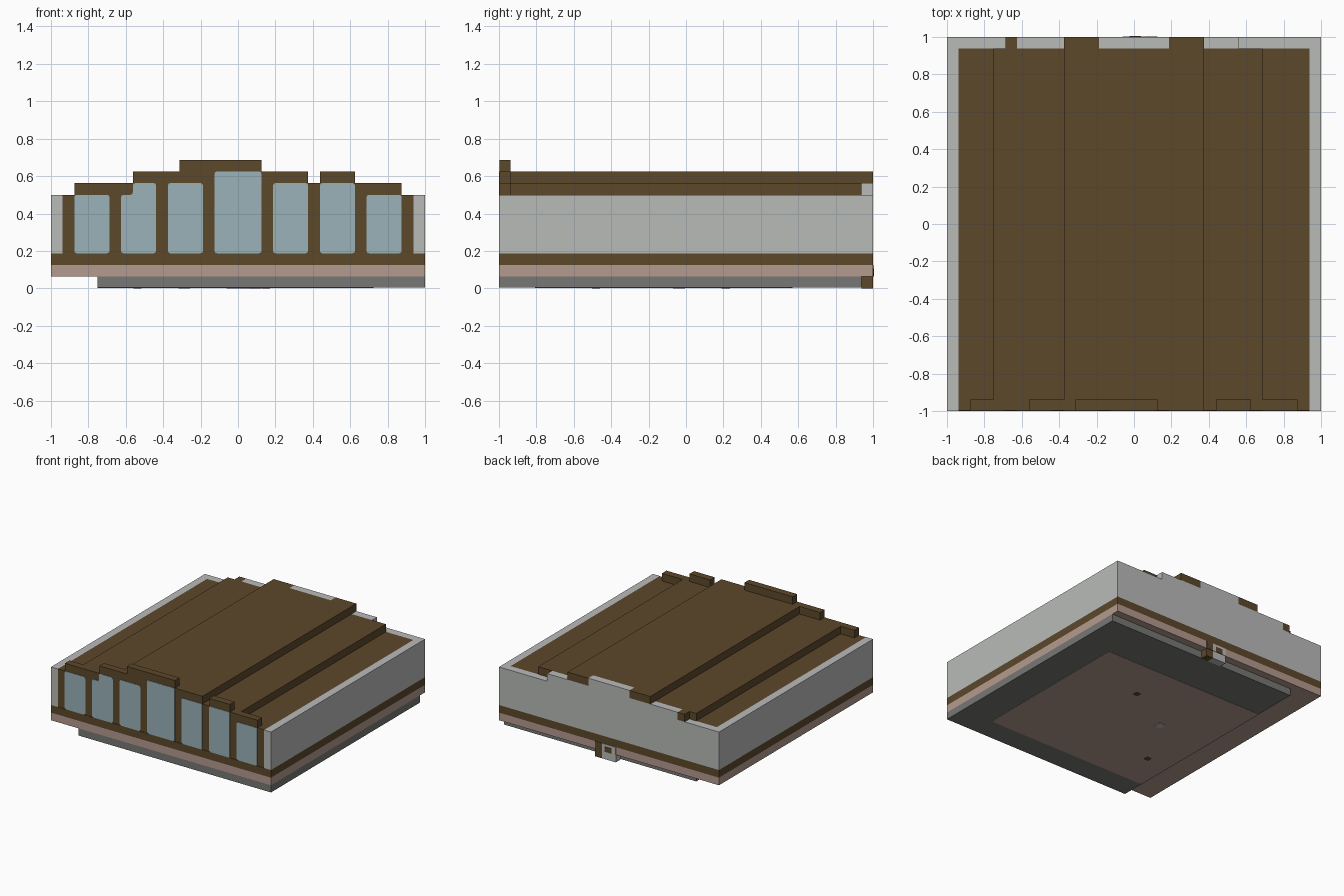
import bpy
import bmesh
from mathutils import Vector

cube = bpy.data.objects.get("Cube")
if cube:
    bpy.data.objects.remove(cube, do_unlink=True)

U = 1 / 16  # block module


def material(name, rgb):
    mat = bpy.data.materials.new(name)
    mat.use_nodes = True
    mat.diffuse_color = (*rgb, 1)
    mat.node_tree.nodes["Principled BSDF"].inputs["Base Color"].default_value = (*rgb, 1)
    return mat


BROWN = material("dark wood brown", (.109, .065, .024))
GREY = material("light wall grey", (.485, .497, .485))
GLASS = material("pale blue glass", (.327, .445, .485))
PINK = material("dusty pink", (.462, .328, .275))
STONE = material("stone grey", (.184, .184, .178))


def finish(bm, name, mat):
    bmesh.ops.recalc_face_normals(bm, faces=bm.faces)
    mesh = bpy.data.meshes.new(name)
    bm.to_mesh(mesh)
    bm.free()
    mesh.materials.append(mat)
    obj = bpy.data.objects.new(name, mesh)
    bpy.context.collection.objects.link(obj)
    return obj


def box(name, mat, x, y, z):
    """Box from three (min, max) ranges, measured in modules."""
    bm = bmesh.new()
    bmesh.ops.create_cube(bm, size=1)
    for v in bm.verts:
        v.co = Vector([(a + b) / 2 + c * (b - a) for (a, b), c in zip((x, y, z), v.co)]) * U
    return finish(bm, name, mat)


def plate(name, mat, points, place, depth, corner):
    """Thin plate with softened corners; place maps 2D modules to 3D."""
    bm = bmesh.new()
    face = bm.faces.new([bm.verts.new(Vector(place(*p)) * U) for p in points])
    bmesh.ops.bevel(bm, geom=bm.verts[:], offset=corner, segments=2, profile=.5, affect='VERTICES')
    out = bmesh.ops.extrude_face_region(bm, geom=bm.faces[:])
    bmesh.ops.translate(bm, vec=depth, verts=[g for g in out["geom"] if isinstance(g, bmesh.types.BMVert)])
    return finish(bm, name, mat)


def rect(a, b, c, d):
    return [(a, c), (b, c), (b, d), (a, d)]


# Floor layers
FULL = (-16, 16)
box("stone_base", STONE, (-12, 16), (-16, 15), (.06, 1))
box("pink_floor", PINK, FULL, FULL, (1, 2))
box("wood_sill", BROWN, FULL, FULL, (2, 3))

# Side walls
for name, a, b in (("right_wall", -16, -15), ("left_wall", 15, 16)):
    box(name, GREY, (a, b), FULL, (3, 8))

# Back wall and its stepped crest
box("back_wall", GREY, (-15, 15), (15, 16), (3, 8))
for i, (a, b, top, mat) in enumerate((
        (-11, -10, 9, BROWN), (-10, 9, 9, GREY), (-6, -3, 10, BROWN),
        (-3, 3, 10, GREY), (3, 6, 10, BROWN))):
    box(f"back_crest_{i}", mat, (a, b), (15, 16), (top - 1, top))

# Stepped roof
for name, a, b, top in (("lower_roof", -15, 15, 8), ("middle_roof", -12, 11, 9), ("upper_roof", -6, 6, 10)):
    box(name, BROWN, (a, b), (-15, 15), (top - 1, top))

# Front facade with a stepped top
FRONT = -15.94
for i, (a, b, top) in enumerate((
        (-15, -14, 8), (-14, -9, 9), (-9, -5, 10), (-5, 2, 11), (2, 6, 10),
        (6, 7, 9), (7, 10, 10), (10, 14, 9), (14, 15, 8))):
    box(f"facade_{i}", BROWN, (a, b), (FRONT, -15), (3, top))

# Window panes
panes = [rect(a, b, 3, top) for a, b, top in (
    (-14, -11, 8), (-6, -3, 9), (-2, 2, 10), (3, 6, 9), (7, 10, 9), (11, 14, 8))]
panes.append([(-10, 3), (-7, 3), (-7, 9), (-9, 9), (-9, 8), (-10, 8)])
for i, outline in enumerate(panes):
    plate(f"window_pane_{i}", GLASS, outline, lambda x, z: (x, FRONT, z), (0, -.0037, 0), .012)

# Underside panel with small fittings
plate("underside_panel", PINK, rect(-12, 11.6, -12.9, 9.1), lambda x, y: (x, y, .06), (0, 0, -.002), .03)
for name, mat, x, y, s in (("fitting_front", BROWN, -8.6, -7.7, .35), ("fitting_middle", GREY, -4.6, -.6, .5),
                           ("fitting_back", BROWN, 2.4, 3.4, .35)):
    box(name, mat, (x - s, x + s), (y - s, y + s), (0, .04))

# Rear latch
box("latch_post", BROWN, (1, 2), (15, 16), (0, 1))
plate("latch_post_front", BROWN, rect(1, 2, 1, 2), lambda x, z: (x, 16, z), (0, .003, 0), .001)
box("latch_foot", GREY, (-1, 1), (15, 16), (0, 1))
plate("latch_plate", GREY, rect(-1, 1, 1, 2), lambda x, z: (x, 16, z), (0, .003, 0), .001)
plate("latch_slot", BROWN, rect(-.4, .6, 1, 1.7), lambda x, z: (x, 16.05, z), (0, .002, 0), .001)
